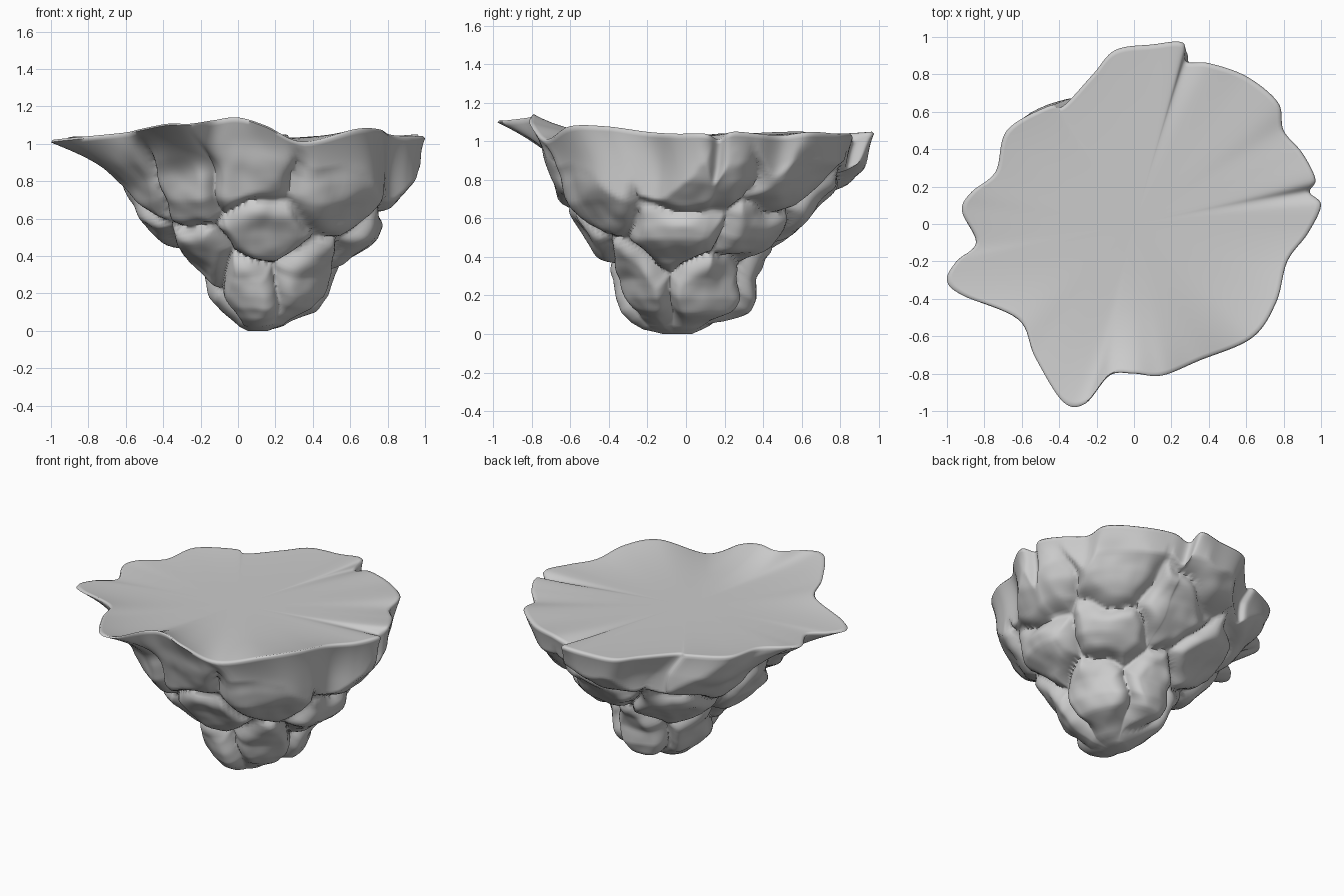
import bpy, bmesh, math
from mathutils import Vector, noise

if "Cube" in bpy.data.objects:
    bpy.data.objects.remove(bpy.data.objects["Cube"])

# Rim outline of the plateau, counter-clockwise from +x: x, y, z
RIM = [(1.0, .10, 1.04), (.94, .17, 1.01), (.97, .24, 1.05), (.90, .38, 1.04), (.80, .50, 1.03),
       (.77, .65, 1.05), (.60, .79, 1.04), (.40, .86, 1.04), (.28, .87, 1.01), (.26, .97, 1.05),
       (.10, .96, 1.04), (-.10, .93, 1.04), (-.22, .80, 1.04), (-.38, .63, 1.04), (-.46, .63, 1.05),
       (-.68, .50, 1.05), (-.74, .28, 1.04), (-.87, .17, 1.04), (-.92, .07, 1.03), (-.845, -.10, 1.02),
       (-.95, -.20, 1.02), (-1.0, -.30, 1.02), (-.92, -.38, 1.03), (-.62, -.51, 1.06), (-.53, -.71, 1.08),
       (-.38, -.95, 1.11), (-.26, -.96, 1.11), (-.13, -.81, 1.13), (.0, -.80, 1.145), (.15, -.81, 1.10),
       (.35, -.73, 1.01), (.63, -.61, 1.08), (.76, -.42, 1.08), (.82, -.20, 1.05), (.93, -.05, 1.04)]

# Silhouette of the rock by height: z, left, right, front, back
PROFILE = [(0, .05, .16, -.12, .03), (.025, .01, .25, -.22, .09), (.07, -.03, .32, -.28, .20),
           (.13, -.08, .40, -.32, .31), (.2, -.13, .46, -.34, .34), (.3, -.19, .51, -.36, .345),
           (.4, -.26, .58, -.42, .39), (.5, -.38, .72, -.50, .50), (.6, -.50, .76, -.57, .62),
           (.7, -.56, .83, -.65, .70), (.8, -.62, .90, -.68, .82), (.9, -.69, .94, -.71, .92),
           (1.04, -.78, .96, -.74, .95)]

# Centres of the boulders that make up the flanks
BOULDERS = [Vector(p) for p in (
    (.02, -.65, .82), (.16, -.50, .48), (.06, -.34, .18), (.36, -.28, .22), (.58, -.48, .76),
    (-.28, -.58, .74), (-.52, -.30, .82), (-.40, -.05, .60), (-.18, -.22, .42), (.80, .02, .80),
    (.66, -.04, .50), (.44, .14, .20), (.62, .58, .80), (.50, .36, .46), (.15, .34, .24),
    (.22, .66, .66), (.05, .88, .90), (-.20, .45, .52), (-.42, .48, .82), (-.08, .08, .22))]


def spline(pts, n):
    out, m = [], len(pts)
    for i in range(m):
        a, b, c, d = (Vector(pts[(i + k) % m]) for k in (-1, 0, 1, 2))
        for j in range(n):
            t = j / n
            out.append(b + .5 * t * (c - a + t * (2 * a - 5 * b + 4 * c - d + t * (3 * (b - c) + d - a))))
    return out


def extents(z):
    for a, b in zip(PROFILE, PROFILE[1:]):
        if z <= b[0]:
            f = (z - a[0]) / (b[0] - a[0])
            return [p + (q - p) * f for p, q in zip(a[1:], b[1:])]
    return PROFILE[-1][1:]


def crease(p):
    # Grooves where neighbouring boulders meet, plus fine rock noise
    w = p + .07 * noise.noise_vector(p * 4)
    d = sorted((w - s).length for s in BOULDERS)
    gap = min(1, (d[1] - d[0]) / .17)
    return .025 - .075 * (1 - gap) ** 2 + .025 * noise.noise(p * 5) + .008 * noise.noise(p * 11)


def flank(rim, t):
    z = t * 1.04
    l, r, f, b = extents(z)
    cx, cy = .11 * (1 - t) + .02, -.04 * (1 - t)
    ang = math.atan2(rim.y, rim.x)
    c, s = math.cos(ang), math.sin(ang)
    p = Vector((cx + c * ((r - cx) if c > 0 else (cx - l)),
                cy + s * ((b - cy) if s > 0 else (cy - f)), z))
    u = max(0, (t - .78) / .22)
    out = Vector((p.x - cx, p.y - cy, -.25)).normalized()
    p += out * crease(p) * min(1, t * 8) * (1 - u * u)
    # keep the flank beneath the rim, then flare out to meet it
    h = math.hypot(p.x, p.y)
    lim = .97 * math.hypot(rim.x, rim.y)
    if h > lim:
        p.x, p.y = p.x * lim / h, p.y * lim / h
    p = p.lerp(Vector((rim.x, rim.y, p.z)), u * u)
    p.z = max(0, p.z + (rim.z - .012 - 1.04) * t ** 4)
    return p


rim = spline(RIM, 8)
rings = []
# Flanks from the foot to the rim
ROWS = 76
for i in range(ROWS):
    t = (i / (ROWS - 1)) ** 1.15
    rings.append([flank(p, t) for p in rim])
# Gently dished plateau
for s in (.99, .97, .93, .87, .8, .7, .58, .45, .3, .15):
    rings.append([Vector((p.x * s, p.y * s, 1.03 + (p.z - 1.03) * s ** 4)) for p in rim])

bm = bmesh.new()
vr = [[bm.verts.new(p) for p in ring] for ring in rings]
n = len(rim)
for a, b in zip(vr, vr[1:]):
    for j in range(n):
        k = (j + 1) % n
        bm.faces.new((a[j], a[k], b[k], b[j]))
foot = bm.verts.new((.1, -.04, 0))
top = bm.verts.new((0, 0, 1.03))
for j in range(n):
    k = (j + 1) % n
    bm.faces.new((foot, vr[0][k], vr[0][j]))
    bm.faces.new((top, vr[-1][j], vr[-1][k]))
bmesh.ops.recalc_face_normals(bm, faces=bm.faces)
mesh = bpy.data.meshes.new("floating_rock")
bm.to_mesh(mesh)
bm.free()
rock = bpy.data.objects.new("floating_rock", mesh)
bpy.context.collection.objects.link(rock)
bpy.context.view_layer.objects.active = rock
rock.select_set(True)
bpy.ops.object.shade_smooth_by_angle(angle=math.radians(75))
